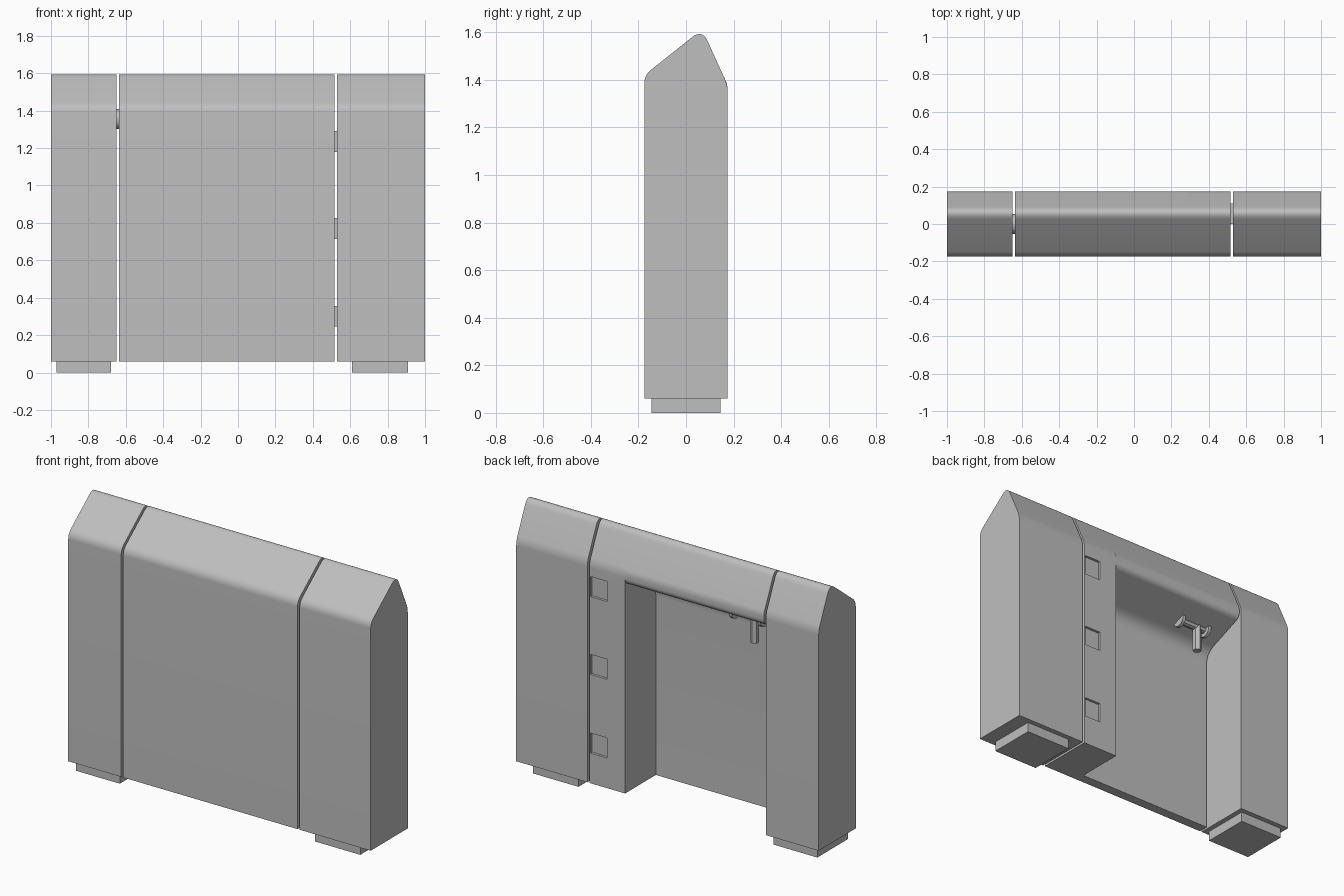
import bpy
import math
from mathutils import Vector

cube = bpy.data.objects.get("Cube")
if cube:
    bpy.data.objects.remove(cube, do_unlink=True)

# Single grey finish
grey = bpy.data.materials.new("plain_grey")
grey.use_nodes = True
colour = (0.52, 0.52, 0.52, 1)
grey.diffuse_color = colour
grey.node_tree.nodes["Principled BSDF"].inputs["Base Color"].default_value = colour


def rounded(corners, steps=8):
    """Outline from (y, z, corner cut) entries, with curved corners."""
    out = []
    count = len(corners)
    for i, (y, z, cut) in enumerate(corners):
        p = Vector((y, z))
        if not cut:
            out.append(p)
            continue
        a = p + (Vector(corners[i - 1][:2]) - p).normalized() * cut
        b = p + (Vector(corners[(i + 1) % count][:2]) - p).normalized() * cut
        for s in range(steps + 1):
            t = s / steps
            out.append(a * (1 - t) ** 2 + p * 2 * t * (1 - t) + b * t * t)
    return out


def finish(obj):
    obj.data.materials.clear()
    obj.data.materials.append(grey)
    return obj


def extrude(name, outline, x0, x1):
    """Sweep a side outline along x."""
    n = len(outline)
    verts = [(x, p.x, p.y) for x in (x0, x1) for p in outline]
    faces = [(i, (i + 1) % n, (i + 1) % n + n, i + n) for i in range(n)]
    faces += [tuple(reversed(range(n))), tuple(range(n, 2 * n))]
    mesh = bpy.data.meshes.new(name)
    mesh.from_pydata(verts, [], faces)
    obj = bpy.data.objects.new(name, mesh)
    bpy.context.collection.objects.link(obj)
    bpy.ops.object.select_all(action="DESELECT")
    bpy.context.view_layer.objects.active = obj
    obj.select_set(True)
    bpy.ops.object.mode_set(mode="EDIT")
    bpy.ops.mesh.select_all(action="SELECT")
    bpy.ops.mesh.normals_make_consistent(inside=False)
    bpy.ops.object.mode_set(mode="OBJECT")
    bpy.ops.object.shade_smooth_by_angle(angle=math.radians(30))
    return finish(obj)


def box(name, lo, hi):
    lo, hi = Vector(lo), Vector(hi)
    bpy.ops.mesh.primitive_cube_add(size=1, location=(lo + hi) / 2)
    obj = bpy.context.object
    obj.name = name
    obj.scale = hi - lo
    bpy.ops.object.transform_apply(location=False, rotation=False, scale=True)
    return finish(obj)


def rod(name, centre, radius, length, sides, along_x=False):
    turn = (0, math.pi / 2, 0) if along_x else (0, 0, 0)
    bpy.ops.mesh.primitive_cylinder_add(vertices=sides, radius=radius, depth=length,
                                        location=centre, rotation=turn)
    obj = bpy.context.object
    obj.name = name
    bpy.ops.object.shade_smooth_by_angle(angle=math.radians(30))
    return finish(obj)


# Side outlines: solid post, and door leaf that is open at the back
BASE, HALF = 0.06, 0.175
roof = [(-HALF, BASE, 0), (-HALF, 1.42, 0.035), (0.068, 1.613, 0.055)]
solid = rounded(roof + [(HALF, 1.378, 0.03), (HALF, BASE, 0)])
leaf = rounded(roof + [(HALF, 1.378, 0.02), (HALF, 1.315, 0.03),
                       (-0.115, 1.2, 0.07), (-0.115, BASE, 0)])

# Posts and feet
extrude("right_post", solid, -1, -0.65)
extrude("left_post", solid, 0.53, 1)
box("right_foot", (-0.97, -0.145, 0), (-0.68, 0.145, BASE))
box("left_foot", (0.61, -0.145, 0), (0.91, 0.145, BASE))

# Door leaf and its full-depth hinge side
extrude("door_leaf", leaf, -0.637, 0.28)
stile = extrude("door_hinge_side", solid, 0.28, 0.516)

# Hinges, with shallow pockets in the back of the door
for i, z in enumerate((0.3, 0.77, 1.235)):
    cutter = box(f"pocket_cutter_{i}", (0.40, 0.16, z - 0.06), (0.509, 0.3, z + 0.06))
    cutter.hide_render = True
    cutter.hide_viewport = True
    cutter.display_type = "WIRE"
    cut = stile.modifiers.new(f"pocket_{i}", "BOOLEAN")
    cut.operation = "DIFFERENCE"
    cut.object = cutter
    box(f"hinge_{i}", (0.51, 0, z - 0.055), (0.535, 0.11, z + 0.055))

# Latch bolt bridging the gap
rod("latch_bolt", (-0.645, 0, 1.355), 0.053, 0.03, 16, True)

# Latch handle hanging under the top of the door
for i, x in enumerate((-0.33, -0.52)):
    rod(f"handle_disc_{i}", (x, 0.01, 1.255), 0.045, 0.02, 12, True)
rod("handle_bar", (-0.425, 0.01, 1.255), 0.022, 0.19, 8, True)
rod("handle_lever", (-0.46, 0.01, 1.19), 0.025, 0.18, 6)
